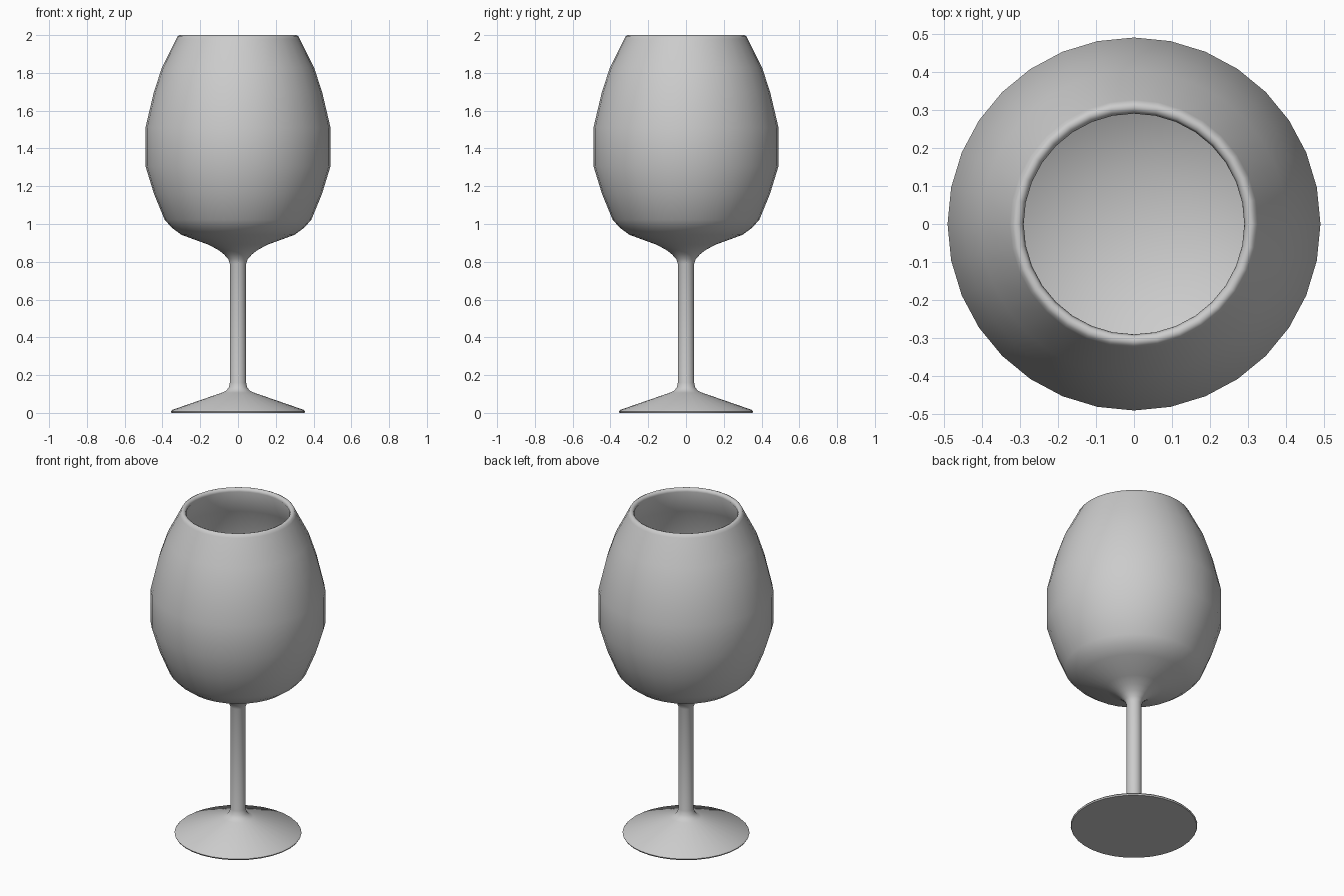
import bpy, bmesh, math
from mathutils import Matrix, Vector

if "Cube" in bpy.data.objects:
    bpy.data.objects.remove(bpy.data.objects["Cube"])

SEGMENTS = 32

# Half profile (radius, height): foot, stem, outer bowl, rim, inner bowl
foot = [(0, 0), (0.352, 0), (0.356, 0.008), (0.348, 0.016), (0.085, 0.107),
        (0.062, 0.118), (0.049, 0.135), (0.043, 0.16)]
stem = [(0.043, 0.79), (0.052, 0.815), (0.075, 0.84), (0.105, 0.863)]
outer_bowl = [(0.155, 0.89), (0.30, 0.943), (0.35, 0.98), (0.388, 1.022),
              (0.445, 1.16), (0.49, 1.307), (0.49, 1.51), (0.445, 1.70),
              (0.402, 1.83), (0.326, 1.98)]
rim = [(0.319, 1.995), (0.308, 2.0), (0.296, 1.995), (0.29, 1.98)]
inner_bowl = [(0.375, 1.82), (0.418, 1.69), (0.463, 1.505), (0.463, 1.312),
              (0.42, 1.17), (0.366, 1.04), (0.332, 1.002), (0.29, 0.972),
              (0.147, 0.92), (0, 0.905)]
profile = foot + stem + outer_bowl + rim + inner_bowl

# Spin the profile around z
bm = bmesh.new()
verts = [bm.verts.new((r, 0, z)) for r, z in profile]
edges = [bm.edges.new(pair) for pair in zip(verts, verts[1:])]
bmesh.ops.spin(bm, geom=verts + edges, cent=(0, 0, 0), axis=(0, 0, 1),
               angle=math.tau, steps=SEGMENTS, use_duplicate=False)
bmesh.ops.remove_doubles(bm, verts=bm.verts, dist=0.0005)
bmesh.ops.recalc_face_normals(bm, faces=bm.faces)

mesh = bpy.data.meshes.new("wine_glass")
bm.to_mesh(mesh)
bm.free()
glass = bpy.data.objects.new("wine_glass", mesh)
bpy.context.collection.objects.link(glass)

# Smooth shading with a crisp foot edge
bpy.context.view_layer.objects.active = glass
glass.select_set(True)
bpy.ops.object.shade_smooth_by_angle(angle=math.radians(50))
